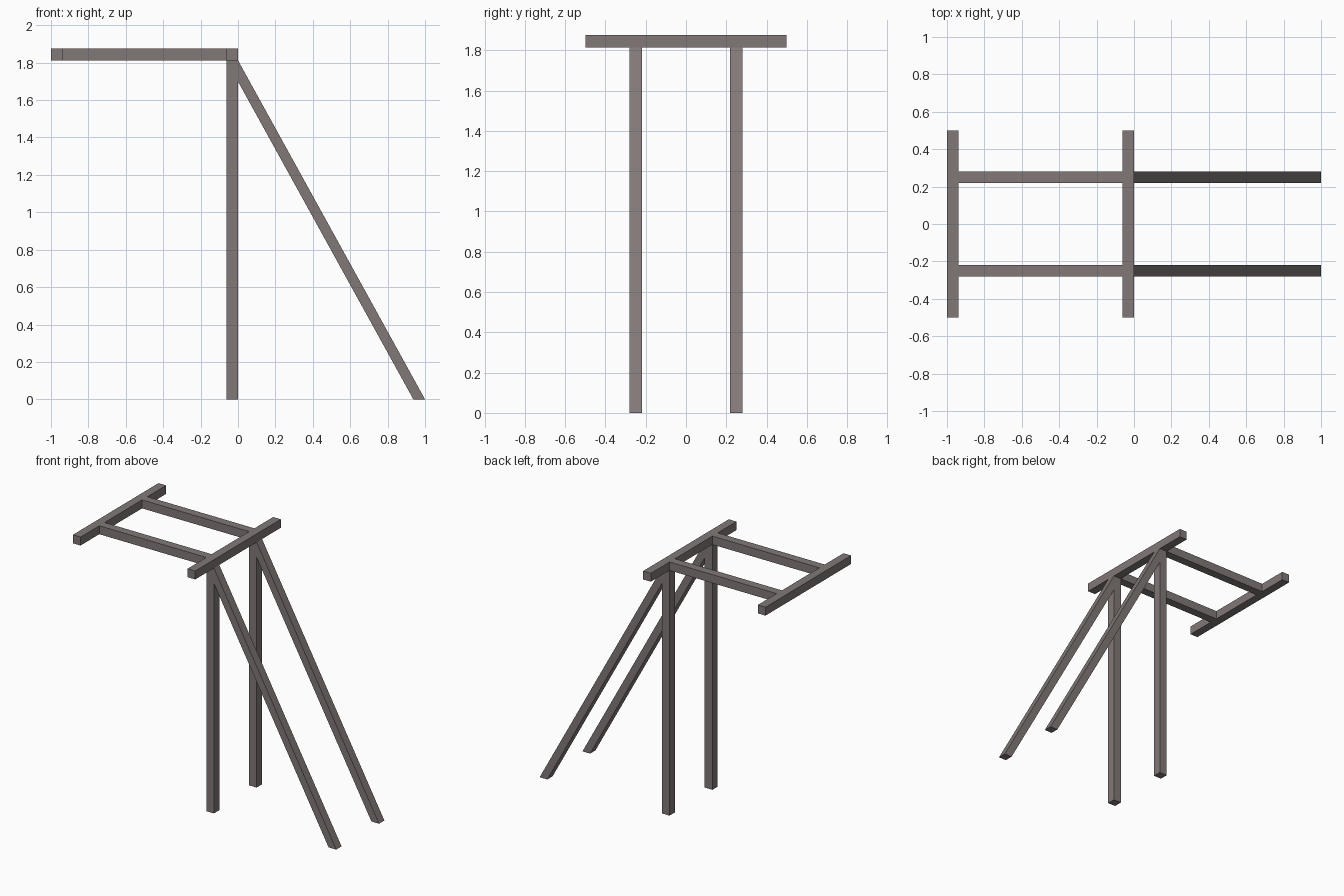
import bpy

if "Cube" in bpy.data.objects:
    bpy.data.objects.remove(bpy.data.objects["Cube"])

T = 0.0625      # beam thickness
H = 1.875       # overall height
U = H - T       # underside of the top frame

mat = bpy.data.materials.new("weathered_wood")
mat.diffuse_color = (0.22, 0.19, 0.185, 1)
mat.use_nodes = True
mat.node_tree.nodes["Principled BSDF"].inputs["Base Color"].default_value = mat.diffuse_color


def beam(name, profile, y0, y1):
    """Extrude an xz profile (counter-clockwise from the front) along y."""
    n = len(profile)
    verts = [(x, y, z) for y in (y0, y1) for x, z in profile]
    faces = [tuple(range(n)), tuple(reversed(range(n, 2 * n)))]
    faces += [(i, i + n, (i + 1) % n + n, (i + 1) % n) for i in range(n)]
    mesh = bpy.data.meshes.new(name)
    mesh.from_pydata(verts, [], faces)
    mesh.materials.append(mat)
    obj = bpy.data.objects.new(name, mesh)
    bpy.context.collection.objects.link(obj)
    return obj


def rect(x0, x1, z0, z1):
    return [(x0, z0), (x1, z0), (x1, z1), (x0, z1)]


# Cross bars at both ends of the top frame
beam("outer_crossbar", rect(-1, -1 + T, U, H), -0.5, 0.5)
beam("inner_crossbar", rect(-T, 0, U, H), -0.5, 0.5)

# Rail, upright leg and slanted brace on each side
for side, y in (("front", -0.25), ("back", 0.25)):
    y0, y1 = y - T / 2, y + T / 2
    beam(side + "_top_rail", rect(-1 + T, -T, U, H), y0, y1)
    beam(side + "_upright_leg", rect(-T, 0, 0, U), y0, y1)
    beam(side + "_slanted_brace",
         [(1 - T, 0), (1, 0), (0, U), (0, U * (1 - T))], y0, y1)
